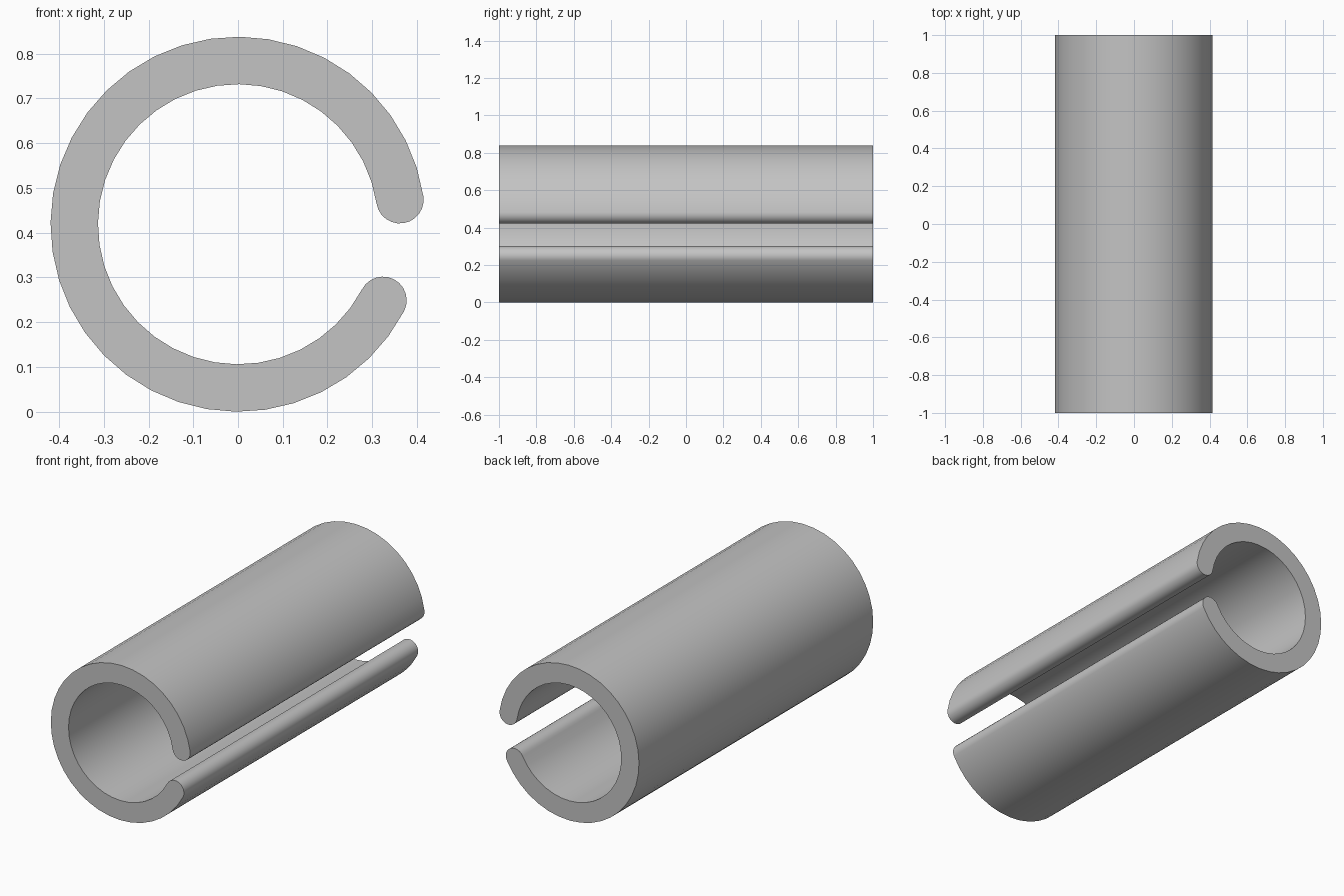
import bpy
import bmesh
from math import cos, sin, pi, radians

cube = bpy.data.objects.get("Cube")
if cube:
    bpy.data.objects.remove(cube, do_unlink=True)

OUTER, INNER, HALF_LENGTH = 0.419, 0.313, 1.0
START, END = radians(8.6), radians(332.3)   # slot edges
STEPS, CAP_STEPS = 36, 12

grey = bpy.data.materials.new("plain grey")
grey.use_nodes = True
colour = (0.55, 0.55, 0.55, 1)
grey.diffuse_color = colour
grey.node_tree.nodes["Principled BSDF"].inputs["Base Color"].default_value = colour


def arc(cx, cz, radius, a, b, steps):
    """Points along an arc from angle a to b in the XZ plane."""
    angles = [a + (b - a) * i / steps for i in range(steps + 1)]
    return [(cx + radius * cos(t), cz + radius * sin(t)) for t in angles]


# Slotted ring profile with rounded lips
mid, lip = (OUTER + INNER) / 2, (OUTER - INNER) / 2
profile = arc(0, OUTER, OUTER, START, END, STEPS)
profile += arc(mid * cos(END), OUTER + mid * sin(END), lip, END, END + pi, CAP_STEPS)[1:]
profile += arc(0, OUTER, INNER, END, START, STEPS)[1:]
profile += arc(mid * cos(START), OUTER + mid * sin(START), lip,
               START - pi, START, CAP_STEPS)[1:-1]

# Extrude the profile along the tube
bm = bmesh.new()
face = bm.faces.new([bm.verts.new((x, -HALF_LENGTH, z)) for x, z in profile])
result = bmesh.ops.extrude_face_region(bm, geom=[face], use_keep_orig=True)
moved = [v for v in result["geom"] if isinstance(v, bmesh.types.BMVert)]
bmesh.ops.translate(bm, verts=moved, vec=(0, 2 * HALF_LENGTH, 0))
bmesh.ops.recalc_face_normals(bm, faces=bm.faces)

mesh = bpy.data.meshes.new("slotted_tube")
bm.to_mesh(mesh)
bm.free()
mesh.materials.append(grey)
tube = bpy.data.objects.new("slotted_tube", mesh)
bpy.context.collection.objects.link(tube)

# Smooth walls, sharp end rims
bpy.ops.object.select_all(action="DESELECT")
tube.select_set(True)
bpy.context.view_layer.objects.active = tube
bpy.ops.object.shade_smooth_by_angle(angle=radians(35))
